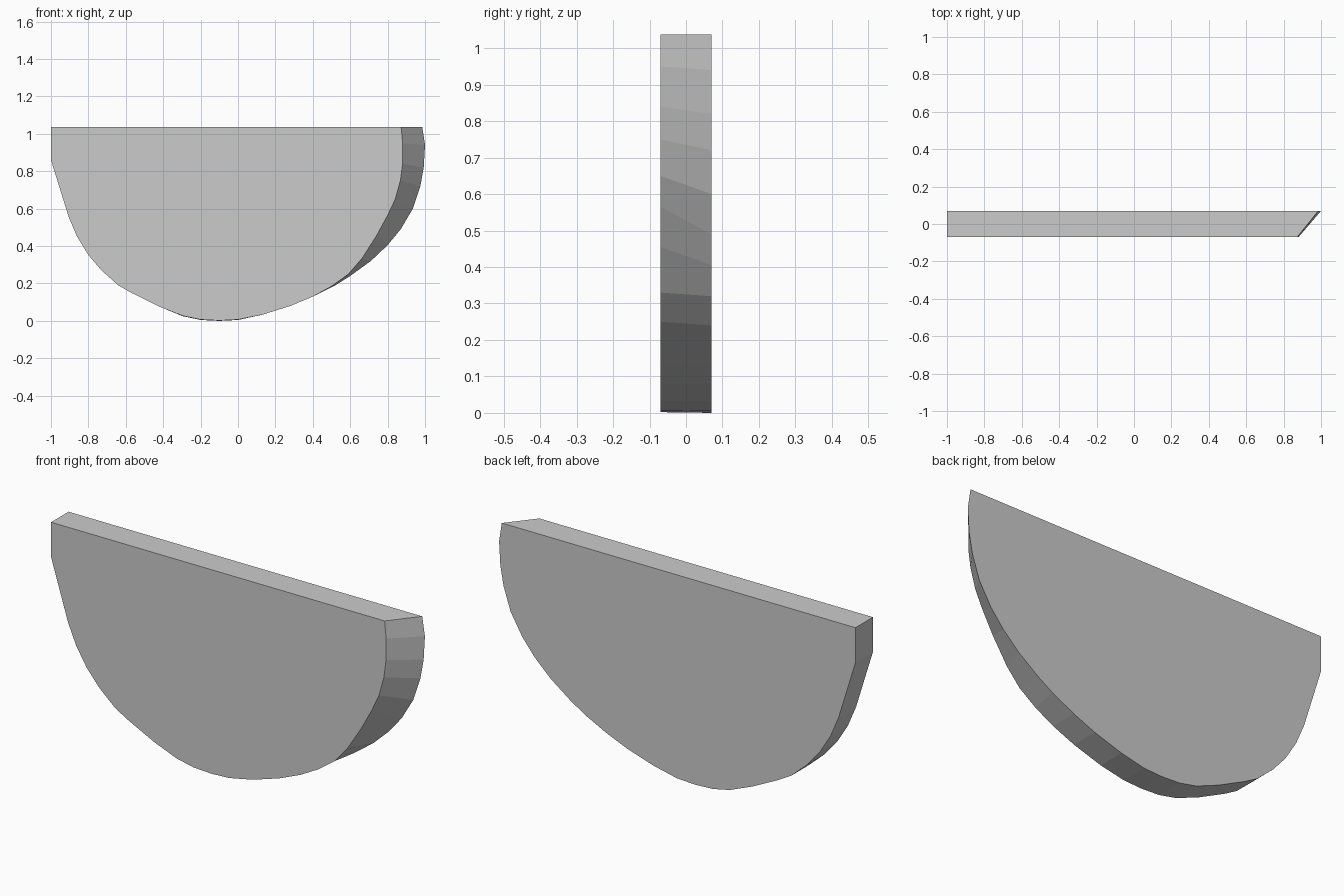
import bpy
import bmesh

if "Cube" in bpy.data.objects:
    bpy.data.objects.remove(bpy.data.objects["Cube"])

TOP = 1.037
HALF = 0.07

# Left and bottom outline, shared by both faces (from top left to lower right)
shared = [(-1, TOP), (-1, 0.86), (-0.905, 0.555), (-0.86, 0.45), (-0.80, 0.352),
          (-0.73, 0.27), (-0.64, 0.19), (-0.57, 0.15), (-0.42, 0.076), (-0.295, 0.027),
          (-0.2, 0.007), (-0.1, 0.002), (0, 0.007), (0.13, 0.033), (0.28, 0.08), (0.4, 0.13)]
# Right outline: the front face stops short of the back one, giving a slanted rim
front_right = [(0.5, 0.185), (0.59, 0.25), (0.66, 0.33), (0.74, 0.455), (0.80, 0.565),
               (0.84, 0.65), (0.868, 0.75), (0.88, 0.84), (0.88, 0.95), (0.872, TOP)]
back_right = [(0.52, 0.19), (0.60, 0.24), (0.71, 0.32), (0.80, 0.405), (0.87, 0.49),
              (0.935, 0.60), (0.975, 0.72), (0.993, 0.82), (1.0, 0.94), (0.985, TOP)]

# Half-round plate: the two faces bridged by a rim
bm = bmesh.new()
front = [bm.verts.new((x, -HALF, z)) for x, z in shared + front_right]
back = [bm.verts.new((x, HALF, max(z - 0.002, 0) if z < 0.03 else z))
        for x, z in shared + back_right]
bm.faces.new(front)
bm.faces.new(back[::-1])
n = len(front)
for i in range(n):
    j = (i + 1) % n
    bm.faces.new((front[j], front[i], back[i], back[j]))
bmesh.ops.recalc_face_normals(bm, faces=bm.faces)

mesh = bpy.data.meshes.new("half_round_plate")
bm.to_mesh(mesh)
bm.free()
plate = bpy.data.objects.new("half_round_plate", mesh)
bpy.context.collection.objects.link(plate)
